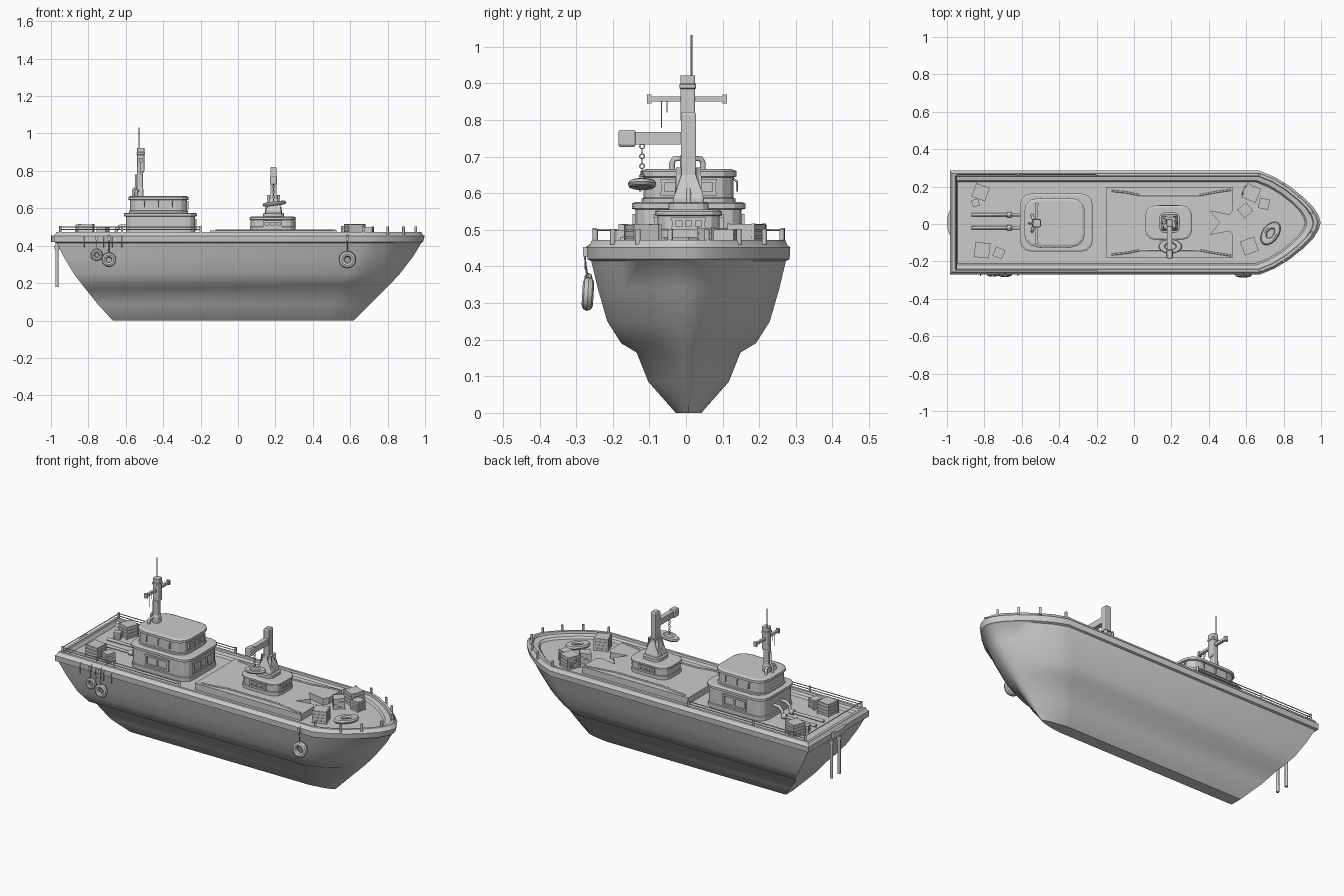
import bpy, bmesh, math
from mathutils import Vector, Matrix

if "Cube" in bpy.data.objects:
    bpy.data.objects.remove(bpy.data.objects["Cube"])

CY = 0.007  # hull centreline
DECK = 0.443


def finish(name, bm, smooth=False):
    bmesh.ops.recalc_face_normals(bm, faces=bm.faces[:])
    me = bpy.data.meshes.new(name)
    bm.to_mesh(me)
    bm.free()
    if smooth:
        me.shade_smooth()
        me.set_sharp_from_angle(angle=math.radians(40))
    ob = bpy.data.objects.new(name, me)
    bpy.context.collection.objects.link(ob)
    return ob


def loft(name, loops, smooth=False):
    bm = bmesh.new()
    rings = [[bm.verts.new(p) for p in lp] for lp in loops]
    n = len(rings[0])
    for a, b in zip(rings, rings[1:]):
        for i in range(n):
            j = (i + 1) % n
            bm.faces.new((a[i], a[j], b[j], b[i]))
    bm.faces.new(rings[0])
    bm.faces.new(rings[-1])
    return finish(name, bm, smooth)


def box(name, c, s, rz=0, ry=0):
    bm = bmesh.new()
    m = Matrix.Translation(c) @ Matrix.Rotation(rz, 4, 'Z') @ Matrix.Rotation(ry, 4, 'Y') @ Matrix.Diagonal((*s, 1))
    bmesh.ops.create_cube(bm, size=1, matrix=m)
    return finish(name, bm)


def rounded(cx, cy, sx, sy, r, z, seg=3):
    pts = []
    for k, (ax, ay) in enumerate(((1, 1), (-1, 1), (-1, -1), (1, -1))):
        for i in range(seg + 1):
            a = math.pi / 2 * (k + i / seg)
            pts.append((cx + ax * (sx / 2 - r) + r * math.cos(a), cy + ay * (sy / 2 - r) + r * math.sin(a), z))
    return pts


def house(name, cx, cy, sx, sy, r, levels):
    # levels: (z, outward offset)
    return loft(name, [rounded(cx, cy, sx + 2 * o, sy + 2 * o, r + o, z) for z, o in levels])


def tube(name, pts, r):
    cu = bpy.data.curves.new(name, 'CURVE')
    cu.dimensions = '3D'
    cu.bevel_depth = r
    cu.bevel_resolution = 2
    cu.use_fill_caps = True
    sp = cu.splines.new('POLY')
    sp.points.add(len(pts) - 1)
    for p, q in zip(sp.points, pts):
        p.co = (*q, 1)
    ob = bpy.data.objects.new(name, cu)
    bpy.context.collection.objects.link(ob)
    return ob


def ring(name, c, R, r, rot=Matrix(), stretch=1.0, n=20, m=8):
    bm = bmesh.new()
    vs = []
    for i in range(n):
        a = 2 * math.pi * i / n
        for j in range(m):
            b = 2 * math.pi * j / m
            d = R + r * math.cos(b)
            p = rot @ Vector((d * math.cos(a) * stretch, d * math.sin(a), r * math.sin(b)))
            vs.append(bm.verts.new(p + Vector(c)))
    for i in range(n):
        for j in range(m):
            k, l = (i + 1) % n, (j + 1) % m
            bm.faces.new((vs[i * m + j], vs[k * m + j], vs[k * m + l], vs[i * m + l]))
    return finish(name, bm, True)


# Hull: stacked waterline outlines, including wale, bulwark and sunken deck
TAPER = ((0, 1), (.25, .88), (.5, .7), (.72, .49), (.88, .3), (.97, .13))


def waterline(z, w, stern, start, bow):
    side = [(stern, w)] + [(start + (bow - start) * f, w * g) for f, g in TAPER]
    return ([(x, CY - y, z) for x, y in side] + [(bow, CY, z)] + [(x, CY + y, z) for x, y in reversed(side)])


hull = [(0, .035, -.67, .47, .62), (.085, .11, -.748, .51, .705), (.165, .142, -.812, .54, .785),
        (.19, .184, -.832, .56, .81), (.25, .222, -.878, .59, .865), (.34, .248, -.932, .63, .935),
        (.415, .266, -.97, .66, .98),
        (.42, .276, -.985, .67, .99), (.452, .278, -.985, .67, .998), (.458, .27, -.978, .67, .988),
        (.472, .264, -.972, .67, .98), (.472, .25, -.957, .665, .962), (.46, .248, -.955, .665, .957),
        (.455, .226, -.95, .655, .925), (DECK, .218, -.945, .65, .915)]
loft("hull", [waterline(*l) for l in hull], True)

# Bow posts and stern railings
for i, (x, y) in enumerate(((.67, .255), (.80, .207), (.885, .138), (.95, .05))):
    for s in (-1, 1):
        tube(f"bow_post_{i}_{s}", [(x, CY + s * y, .46), (x, CY + s * y, .502)], .007)
for s in (-1, 1):
    y = CY + s * .257
    for x in (-.95, -.62, -.2):
        tube("rail_post", [(x, y, .46), (x, y, .505)], .006)
    for z in (.486, .5):
        tube("side_rail", [(-.95, y, z), (-.2, y, z)], .0025)
tube("stern_rail", [(-.95, CY - .257, .5), (-.95, CY + .257, .5)], .0025)

# Stern platform and hanging pipes
loft("stern_platform", [[(-.96 - .04 * math.sin(math.pi * i / 8), CY - .085 * math.cos(math.pi * i / 8), z)
                         for i in range(9)] for z in (.42, .455)])
for y in (.05, -.02):
    tube("deck_pipe", [(-.6, y, .505), (-.63, y, .505), (-.65, y, .488), (-.655, y, .456), (-.87, y, .456)], .009)
    tube("pipe_flange", [(-.655, y, .456), (-.68, y, .456)], .015)
    tube("hanging_pipe", [(-.968, y, .43), (-.968, y, .18)], .009)
    tube("hanging_pipe_collar", [(-.968, y, .38), (-.968, y, .40)], .013)

# Deckhouse, two tiers with rims
house("deckhouse_lower", -.415, .007, .37, .29, .05,
      [(.44, .005), (.465, .005), (.468, 0), (.555, 0), (.558, .01), (.572, .01), (.576, 0)])
house("deckhouse_upper", -.425, .007, .305, .245, .06,
      [(.57, .006), (.585, .006), (.588, 0), (.643, 0), (.646, .009), (.66, .009), (.666, -.005)])


def window(c, w, h, axis, panes):
    # frame bars around a pane, axis 0 faces x, 1 faces y
    def bar(du, dz, su, sz):
        p = Vector(c)
        p[1 - axis] += du
        p.z += dz
        s = [.014, .014, sz]
        s[1 - axis] = su
        box("window_frame", p, s)
    for s in (-1, 1):
        bar(0, s * h / 2, w + .012, .01)
    for i in range(panes + 1):
        bar(-w / 2 + w * i / panes, 0, .01, h)


for s in (-1, 1):
    window((-.42, .007 + s * .146, .511), .14, .054, 1, 2)
    for x in (-.5, -.425, -.35):
        tube("wall_hook", [(x, .007 + s * .122, .64), (x, .007 + s * .132, .632), (x, .007 + s * .132, .605)], .003)
window((-.229, .007, .511), .18, .054, 0, 3)
window((-.272, .007, .617), .14, .035, 0, 3)

# Mast with crossarm, aerial and roof pipes
house("mast_lower", -.525, .005, .032, .034, .006, [(.66, .004), (.7, .004), (.71, 0), (.82, 0)])
house("mast_upper", -.52, .005, .038, .04, .006,
      [(.79, -.004), (.80, 0), (.885, 0), (.887, .003), (.897, .003), (.9, 0), (.922, 0)])
tube("aerial", [(-.53, .015, .9), (-.53, .015, 1.032)], .0025)
box("crossarm", (-.52, .003, .857), (.014, .2, .014))
for y in (-.1, .106):
    box("crossarm_end", (-.52, y, .857), (.02, .012, .025))
for y, z in ((-.067, .78), (-.052, .82)):
    tube("crossarm_line", [(-.52, y, .855), (-.52, y, z)], .0017)
for y in (-.038, .046):
    e = .005 + (.014 if y > 0 else -.014)
    tube("roof_pipe", [(-.545, y, .66), (-.545, y, .682), (-.543, y * .8 + e * .2, .694), (-.535, e, .695)], .008)
tube("mast_conduit", [(-.56, .005, .66), (-.56, .005, .7), (-.545, .005, .715), (-.545, .005, .78)], .007)

# Cargo hatch with notched forward end and wavy rims
outline = [(-.15, -.18), (.53, -.18), (.53, -.06), (.51, -.035), (.41, -.055), (.46, .007),
           (.41, .069), (.51, .049), (.53, .075), (.53, .194), (-.15, .194)]
loft("cargo_hatch", [[(x, y, z) for x, y in outline] for z in (.44, .48)])
for s in (-1, 1):
    tube("hatch_rim", [(x, CY + s * y, .481) for x, y in
                       ((-.12, .17), (-.04, .162), (.03, .147), (.35, .147), (.43, .162), (.52, .176))], .005)

# Crane base, pedestal, column and boom
house("crane_base", .185, .007, .235, .17, .045,
      [(.475, .004), (.5, .004), (.503, 0), (.538, 0), (.54, .007), (.55, .007), (.555, -.003)])
for s in (-1, 1):
    window((.185, .007 + s * .088, .517), .09, .025, 1, 3)
window((.304, .007, .517), .08, .025, 0, 3)
house("crane_turntable", .19, .007, .11, .11, .03, [(.55, 0), (.572, 0), (.575, -.006)])
house("crane_pedestal", .19, .007, .085, .085, .008, [(.57, 0), (.585, 0), (.65, -.023), (.67, -.023)])
house("crane_column", .19, .007, .034, .042, .004, [(.65, 0), (.815, 0), (.822, -.004)])
box("crane_boom", (.19, -.07, .75), (.028, .15, .034))
house("crane_boom_head", .19, -.161, .036, .048, .008, [(.727, -.004), (.733, 0), (.767, 0), (.773, -.004)])
for x in (.15, .23):
    tube("crane_strut", [(x, .007, .56), (x, .007, .6), (.19 + (x - .19) * .4, .007, .625)], .006)
for i in range(7):
    rot = Matrix.Rotation(math.pi / 2, 3, 'X')
    if i % 2 == 0:
        rot = Matrix.Rotation(math.pi / 2, 3, 'Z') @ rot
    ring("chain_link", (.19, -.12, .728 - i * .0135), .0065, .0018, rot, n=8, m=5)
ring("hanging_raft", (.195, -.12, .625), .028, .011, Matrix.Rotation(-.12, 3, 'Y'), 1.65)
box("raft_floor", (.195, -.12, .622), (.09, .05, .006), 0, -.12)
ring("deck_raft", (.73, -.05, .458), .03, .014, Matrix.Rotation(.95, 3, 'Z'), 1.6)
box("deck_raft_floor", (.73, -.05, .45), (.09, .05, .006), .95)


# Slatted crates on both ends of the deck
def crate(x, y, s, top, a):
    h = top - DECK
    box("crate_body", (x, y, DECK + h / 2), (s * .92, s * .92, h * .96), a)
    for i in range(4):
        box("crate_slat", (x, y, DECK + h * (i + .5) / 4), (s, s, h * .17), a)
    for dx in (-1, 1):
        for dy in (-1, 1):
            o = Matrix.Rotation(a, 3, 'Z') @ Vector((dx * s * .46, dy * s * .46, 0))
            box("crate_corner", (x + o.x, y + o.y, DECK + h / 2), (s * .1, s * .1, h), a)


for c in ((-.82, .17, .076, .514, -.35), (-.848, .113, .038, .482, .3), (-.812, -.14, .08, .516, -.1),
          (-.722, -.155, .052, .5, -.4), (.628, .165, .08, .517, -.4), (.695, .108, .055, .502, -.2),
          (.595, .073, .06, .506, .7), (.617, -.118, .078, .516, .35)):
    crate(*c)
ring("crate_tyre", (.592, .18, .48), .022, .009, Matrix.Rotation(-.4, 3, 'Z') @ Matrix.Rotation(math.pi / 2, 3, 'Y'))

# Tyre fenders hung on the near side, plus mooring hooks
for x, z, R in ((-.755, .35, .03), (-.69, .325, .036), (.585, .325, .043)):
    ring("tyre_fender", (x, -.268, z), R * .72, R * .36, Matrix.Rotation(math.pi / 2 - .06, 3, 'X'), n=24)
    tube("fender_rope", [(x, -.26, .46), (x, -.276, .45), (x, -.276, .42), (x, -.268, z + R * .6)], .002)
    box("fender_cleat", (x, -.274, .44), (.014, .016, .025))
for x in (-.82, -.72, -.67, -.62):
    tube("side_hook", [(x, -.265, .455), (x, -.276, .44), (x, -.274, .39)], .0025)
